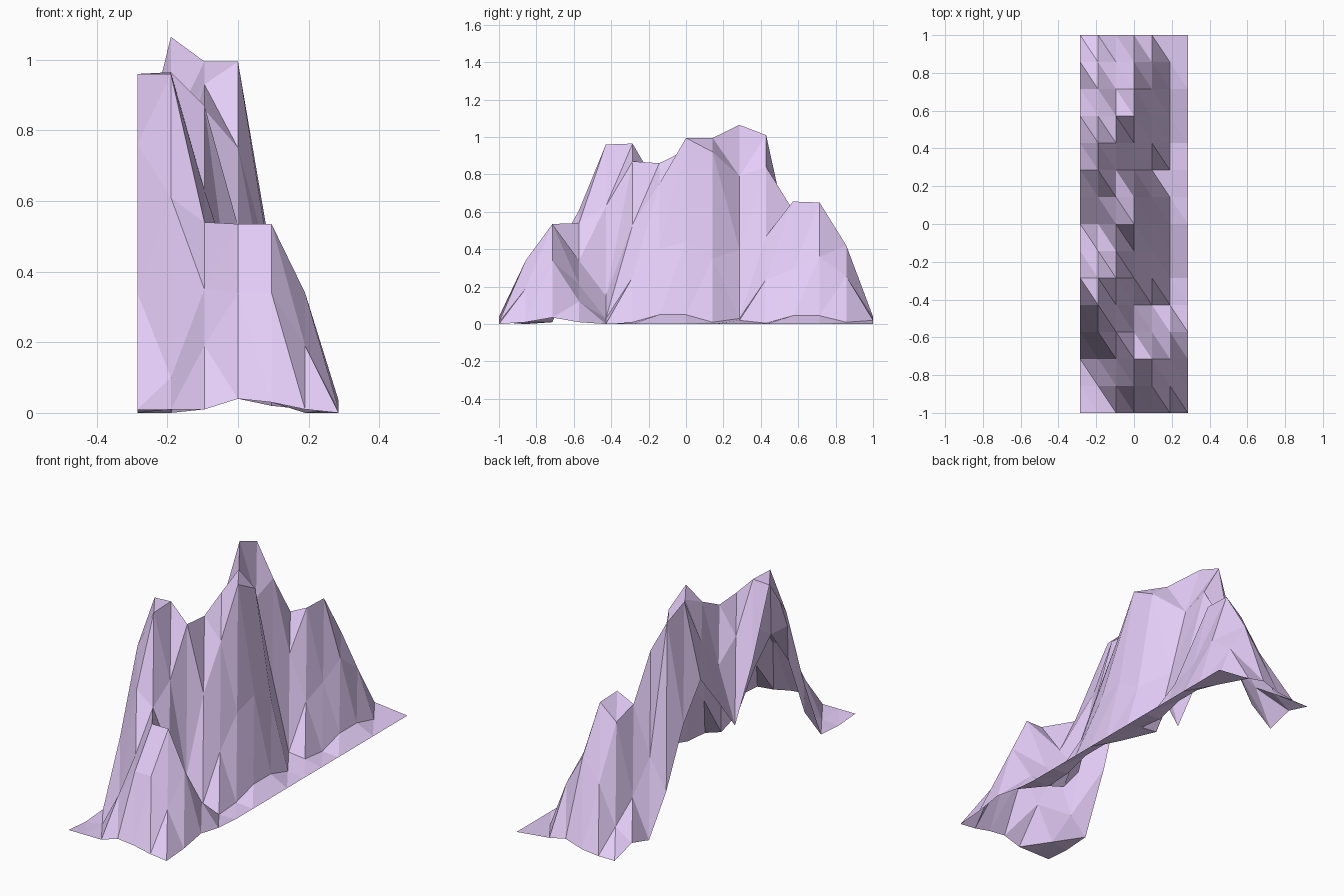
import bpy

if "Cube" in bpy.data.objects:
    bpy.data.objects.remove(bpy.data.objects["Cube"])

# Height map in hundredths: each row runs left to right, rows go front to back
HEIGHTS = [
    (1, 1, 1, 4, 3, 1, 0),
    (0, 1, 19, 34, 34, 19, 1),
    (1, 10, 35, 53.5, 53.5, 34, 3.5),
    (34, 61, 54, 34, 21, 12, 1),
    (76, 96, 63, 15, 3, 0, 0),
    (96, 96.5, 87, 53, 25, 1, 0),
    (60, 72, 86, 75, 40, 5, 0),
    (33, 62, 93, 99.5, 44, 5, 0),
    (51, 80, 99.5, 92, 35, 1, 0),
    (68, 106.5, 79, 40, 3, 2, 0),
    (50, 101, 84, 47, 24, 0.5, 0),
    (20, 36, 61, 65.5, 29, 4.5, 0),
    (0, 20, 57, 65, 36, 4.5, 0),
    (4, 10, 30, 42, 25.5, 1, 0),
    (0, 0, 1, 4, 2, 1, 0),
]
ROWS, COLS = len(HEIGHTS), len(HEIGHTS[0])
DX, DY = 0.095, 2 / (ROWS - 1)

# Open terrain sheet with one diagonal per grid cell
verts = [((i - (COLS - 1) / 2) * DX, -1 + j * DY, h / 100)
         for j, row in enumerate(HEIGHTS) for i, h in enumerate(row)]
faces = []
for j in range(ROWS - 1):
    for i in range(COLS - 1):
        a = j * COLS + i
        b, c, d = a + 1, a + COLS, a + COLS + 1
        faces += [(a, b, c), (b, d, c)]

mesh = bpy.data.meshes.new("mountain_ridge")
mesh.from_pydata(verts, [], faces)
mesh.update()
ridge = bpy.data.objects.new("mountain_ridge", mesh)
bpy.context.collection.objects.link(ridge)

# Lilac rock colour
rock = bpy.data.materials.new("lilac_rock")
rock.diffuse_color = (0.78, 0.61, 0.94, 1)
rock.use_nodes = True
rock.node_tree.nodes["Principled BSDF"].inputs["Base Color"].default_value = rock.diffuse_color
mesh.materials.append(rock)
